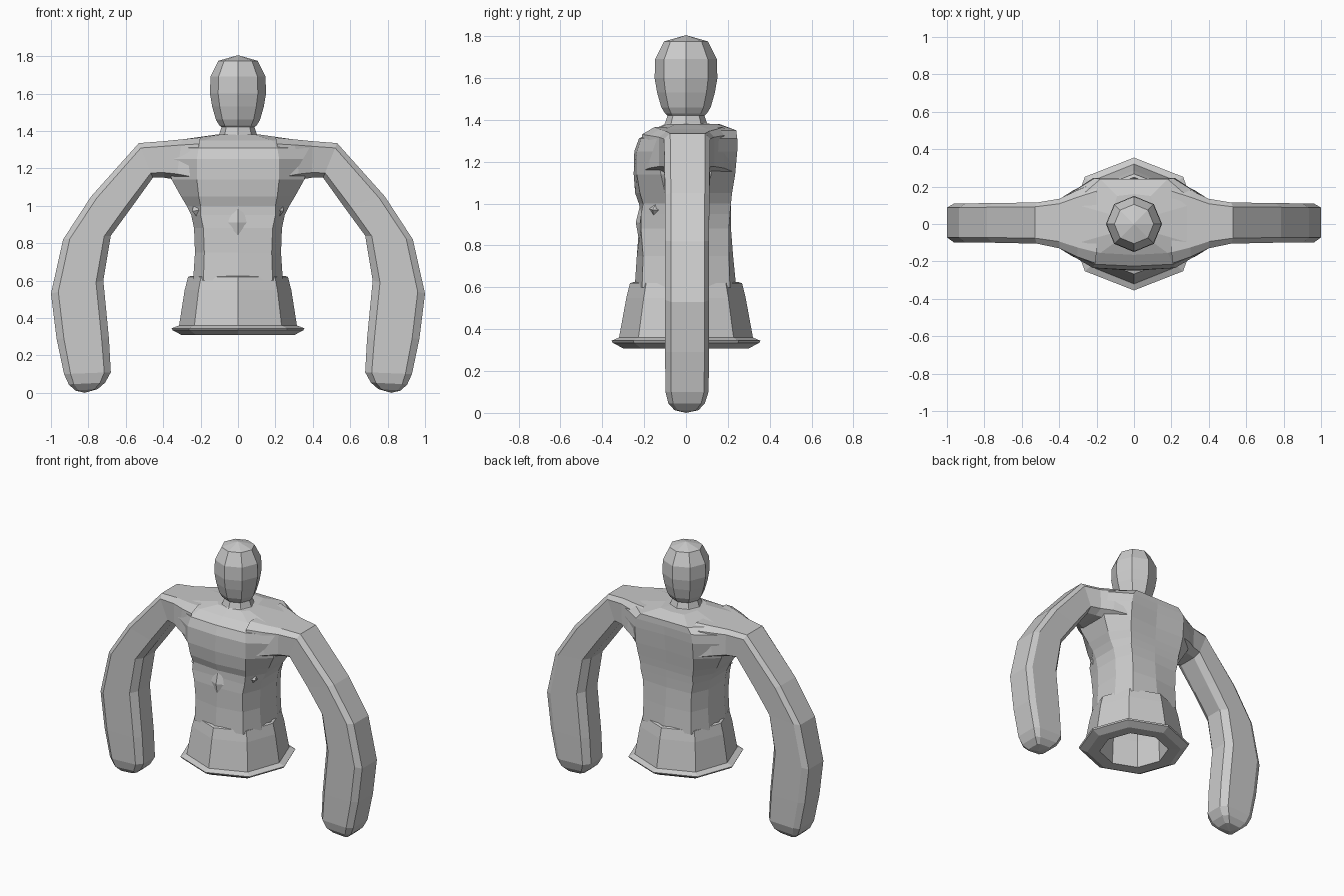
import bpy, bmesh, math
from mathutils import Vector

grey = bpy.data.materials.new("plain grey")
grey.diffuse_color = (0.6, 0.6, 0.6, 1)


def loft(name, rings, cap_start=False, cap_end=False, closed=False, mirror=False):
    """Skin a list of equal-length vertex rings."""
    bm = bmesh.new()
    rows = [[bm.verts.new(p) for p in r] for r in rings]
    n = len(rows[0])
    pairs = list(zip(rows, rows[1:])) + ([(rows[-1], rows[0])] if closed else [])
    for a, b in pairs:
        for i in range(n):
            j = (i + 1) % n
            bm.faces.new((a[i], a[j], b[j], b[i]))
    for row, wanted in ((rows[0], cap_start), (rows[-1], cap_end)):
        if wanted:
            tip = bm.verts.new(wanted)
            for i in range(n):
                bm.faces.new((row[i], row[(i + 1) % n], tip))
    bmesh.ops.recalc_face_normals(bm, faces=bm.faces[:])
    mesh = bpy.data.meshes.new(name)
    bm.to_mesh(mesh)
    bm.free()
    mesh.materials.append(grey)
    obj = bpy.data.objects.new(name, mesh)
    bpy.context.collection.objects.link(obj)
    if mirror:
        obj.modifiers.new("mirror", 'MIRROR').use_axis[0] = True
    return obj


def octagon(z, r):
    return [(r * math.cos(k * math.pi / 4), r * math.sin(k * math.pi / 4), z) for k in range(8)]


# Head and neck
loft("head", [octagon(z, r) for z, r in (
    (1.36, .12), (1.385, .10), (1.42, .088), (1.43, .10), (1.46, .118), (1.53, .138),
    (1.60, .150), (1.69, .147), (1.775, .105))], cap_end=(0, 0, 1.805))


# Torso: z, side half width, chest half width, front middle, front edge, back edge, back middle, side depth
def torso_ring(z, w, a, f0, f1, b1, b0, s):
    right = [(a, f1, z), (w, -s, z), (w, s, z), (a, b1, z)]
    left = [(-x, y, h) for x, y, h in reversed(right)]
    return [(0, f0, z)] + right + [(0, b0, z)] + left


loft("torso", [torso_ring(*row) for row in (
    (.60, .24, .185, -.245, -.21, .21, .24, .09),
    (.75, .23, .18, -.235, -.205, .205, .225, .09),
    (.88, .235, .185, -.225, -.215, .205, .215, .09),
    (.95, .25, .20, -.215, -.215, .21, .215, .09),
    (1.00, .275, .20, -.225, -.205, .215, .215, .09),
    (1.05, .305, .21, -.243, -.22, .22, .22, .10),
    (1.14, .355, .22, -.25, -.235, .235, .225, .12),
    (1.25, .38, .22, -.247, -.235, .245, .235, .14),
    (1.31, .38, .21, -.225, -.215, .245, .24, .14),
    (1.35, .33, .18, -.165, -.155, .24, .24, .11),
    (1.38, .12, .09, -.10, -.09, .15, .16, .05))], cap_end=(0, 0, 1.385))

# Raised diamond on the belly and small rib points
loft("belly_diamond", [[(0, -.215, .77), (.06, -.215, .91), (0, -.215, 1.01), (-.06, -.215, .91)]],
     cap_end=(0, -.24, .91))
loft("rib", [[(.20, -.15, .92), (.24, -.05, .97), (.23, -.12, 1.04), (.19, -.2, .98)]],
     cap_end=(.245, -.16, .97), mirror=True)


# Arm: matching outer and inner edge points, front and back depth
def arm_ring(ox, oz, ix, iz, f, b):
    o, i = Vector((ox, 0, oz)), Vector((ix, 0, iz))
    ring = []
    for t, d in ((0, .6), (.14, 1), (.86, 1), (1, .72)):
        p = i.lerp(o, t)
        ring.append((p.x, -f * d, p.z))
    for t, d in ((1, .8), (.86, 1), (.14, 1), (0, .6)):
        p = i.lerp(o, t)
        ring.append((p.x, b * d, p.z))
    return ring


loft("arm", [arm_ring(*row) for row in (
    (.20, 1.365, .25, 1.12, .21, .22),
    (.30, 1.355, .33, 1.14, .175, .18),
    (.40, 1.345, .395, 1.15, .13, .135),
    (.53, 1.335, .455, 1.15, .105, .115),
    (.785, 1.05, .57, .99, .10, .112),
    (.935, .82, .68, .84, .10, .11),
    (1.0, .53, .72, .60, .10, .11),
    (.97, .29, .69, .29, .10, .11),
    (.93, .10, .68, .11, .098, .108),
    (.905, .045, .71, .055, .085, .09),
    (.87, .012, .75, .02, .055, .06))], cap_end=(.82, 0, 0), mirror=True)


# Hollow flared skirt with a rim; the last rings form the inside
def skirt_ring(z, x, y):
    c = .74
    return [(x, 0, z), (x * c, y * .71, z), (0, y, z), (-x * c, y * .71, z),
            (-x, 0, z), (-x * c, -y * .71, z), (0, -y, z), (x * c, -y * .71, z)]


loft("skirt", [skirt_ring(*row) for row in (
    (.60, .235, .235), (.625, .25, .25), (.62, .267, .268), (.55, .285, .285),
    (.36, .315, .32), (.345, .355, .355), (.335, .35, .35), (.308, .30, .30),
    (.31, .22, .22), (.50, .21, .21), (.60, .19, .19))], cap_end=(0, 0, .61))
